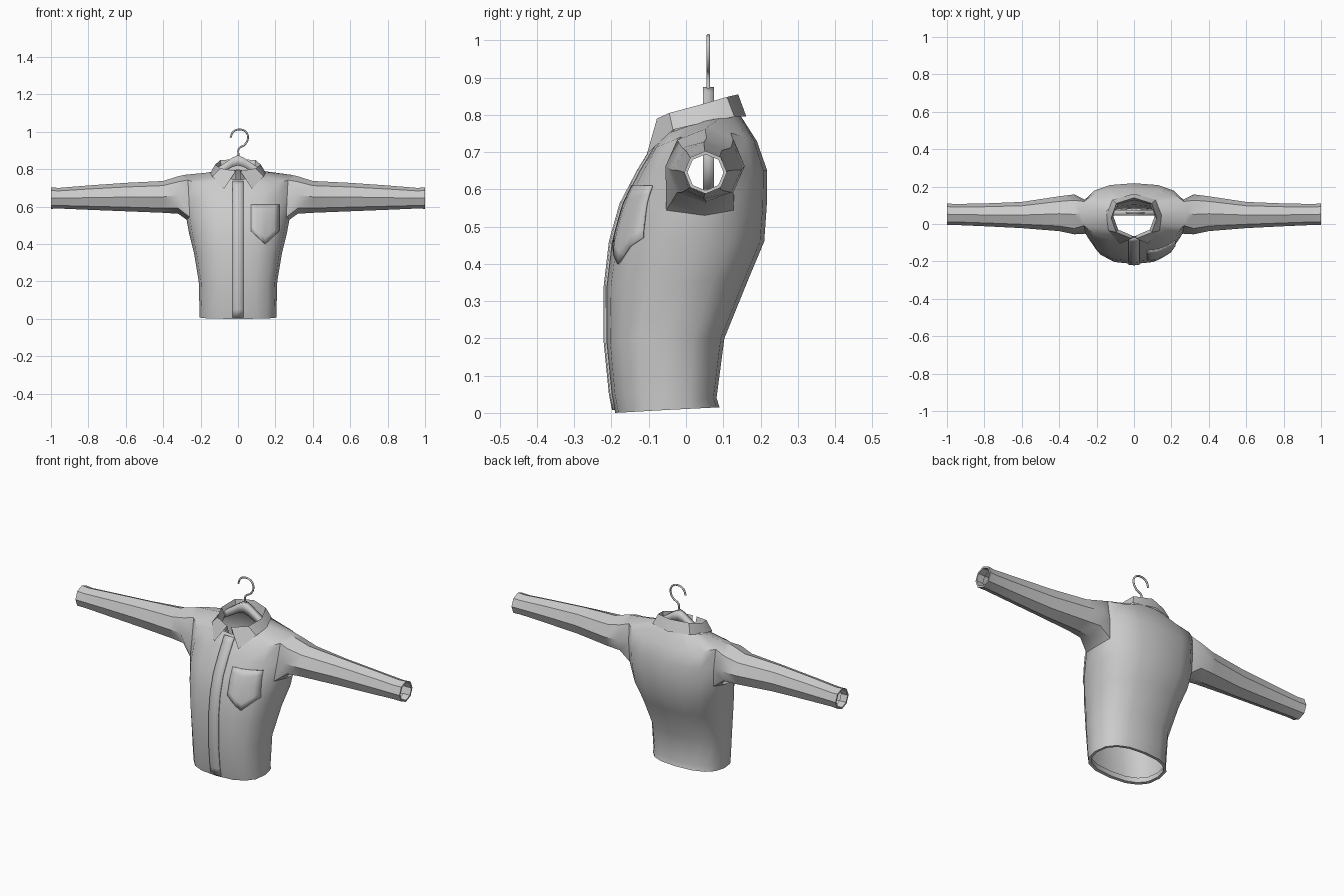
import bpy, bmesh, math
from mathutils import Vector
from mathutils.bvhtree import BVHTree

if "Cube" in bpy.data.objects:
    bpy.data.objects.remove(bpy.data.objects["Cube"])

SEG = 16


def finish(bm, name, thickness=0.0, offset=0.0, angle=40):
    bmesh.ops.recalc_face_normals(bm, faces=bm.faces)
    mesh = bpy.data.meshes.new(name)
    bm.to_mesh(mesh)
    bm.free()
    ob = bpy.data.objects.new(name, mesh)
    bpy.context.collection.objects.link(ob)
    if thickness:
        mod = ob.modifiers.new("thickness", 'SOLIDIFY')
        mod.thickness, mod.offset = thickness, offset
    bpy.ops.object.select_all(action='DESELECT')
    ob.select_set(True)
    bpy.context.view_layer.objects.active = ob
    bpy.ops.object.shade_smooth_by_angle(angle=math.radians(angle))
    return ob


def grid(bm, rows, closed=False):
    n = len(rows[0])
    for a, b in zip(rows, rows[1:]):
        for i in range(n if closed else n - 1):
            j = (i + 1) % n
            bm.faces.new((a[i], a[j], b[j], b[i]))


def bulge(v, p=0.8):
    return math.copysign(abs(v) ** p, v)


# Torso rings: half width, (y front, side, back), (z front, side, back)
RINGS = [
    (0.19, (-0.175, -0.05, 0.075), (0.03, 0.035, 0.04)),
    (0.19, (-0.175, -0.05, 0.075), (0.003, 0.01, 0.015)),
    (0.205, (-0.19, -0.05, 0.09), (0.0, 0.008, 0.015)),
    (0.206, (-0.20, -0.05, 0.082), (0.05, 0.05, 0.04)),
    (0.21, (-0.214, -0.05, 0.103), (0.19, 0.20, 0.20)),
    (0.235, (-0.214, -0.01, 0.168), (0.34, 0.35, 0.36)),
    (0.26, (-0.20, 0.03, 0.21), (0.46, 0.45, 0.46)),
    (0.275, (-0.172, 0.05, 0.217), (0.56, 0.53, 0.56)),
    (0.28, (-0.125, 0.055, 0.218), (0.65, 0.65, 0.65)),
    (0.285, (-0.088, 0.06, 0.19), (0.71, 0.77, 0.73)),
    (0.13, (-0.065, 0.05, 0.145), (0.745, 0.785, 0.80)),
]
ARM = 7   # first of the three rings around the armhole

# Sleeve sections: x, y front, y back, z bottom, z top
SLEEVE = [
    (0.32, -0.055, 0.158, 0.562, 0.762),
    (0.40, -0.038, 0.148, 0.567, 0.737),
    (0.60, -0.022, 0.118, 0.575, 0.727),
    (0.80, -0.012, 0.11, 0.583, 0.713),
    (0.96, -0.005, 0.107, 0.59, 0.70),
    (1.00, -0.005, 0.11, 0.588, 0.703),
    (1.00, 0.004, 0.101, 0.597, 0.694),
    (0.96, 0.004, 0.101, 0.597, 0.694),
]

# Torso with armholes
bm = bmesh.new()
rings = []
for w, ys, zs in RINGS:
    ring = []
    for k in range(SEG):
        a = 2 * math.pi * k / SEG
        s = bulge(round(math.sin(a), 6))
        end = 2 if s > 0 else 0
        ring.append(bm.verts.new((w * bulge(round(math.cos(a), 6)),
                                  ys[1] + (ys[end] - ys[1]) * abs(s),
                                  zs[1] + (zs[end] - zs[1]) * abs(s))))
    rings.append(ring)
for r in range(len(rings) - 1):
    for k in range(SEG):
        if r in (ARM, ARM + 1) and k in (15, 0, 7, 8):
            continue
        j = (k + 1) % SEG
        bm.faces.new((rings[r][k], rings[r][j], rings[r + 1][j], rings[r + 1][k]))

# Sleeves grown out of the armholes
lo, mid, hi = rings[ARM:ARM + 3]
for base, side in ((0, 1), (8, -1)):
    f, b = (base - side) % SEG, (base + side) % SEG
    # keep the side vertex on the rim only at armpit and shoulder
    rows = [[hi[base], hi[b], mid[b], lo[b], lo[base], lo[f], mid[f], hi[f]]]
    for x, y0, y1, z0, z1 in SLEEVE:
        row = []
        for i in range(8):
            a = math.pi * i / 4
            row.append(bm.verts.new((side * x,
                                     (y0 + y1) / 2 + (y1 - y0) / 2 * math.sin(a),
                                     (z0 + z1) / 2 + (z1 - z0) / 2 * math.cos(a))))
        rows.append(row)
    grid(bm, rows, closed=True)
loose = [v for v in bm.verts if not v.link_faces]
bmesh.ops.delete(bm, geom=loose, context='VERTS')
bmesh.ops.recalc_face_normals(bm, faces=bm.faces)
surface = BVHTree.FromBMesh(bm)
finish(bm, "shirt_body")


# Panels draped on the front of the torso
def drape(x, z, lift=0.004):
    hit = surface.ray_cast(Vector((x, -1, z)), Vector((0, 1, 0)))[0]
    return Vector((x, hit.y - lift if hit else -0.07, z))


def panel(name, us, vs, place):
    bm = bmesh.new()
    grid(bm, [[bm.verts.new(drape(*place(u, v))) for u in us] for v in vs])
    return finish(bm, name, 0.006)


panel("button_placket", (-0.03, 0, 0.03),
      (0.008, 0.05, 0.19, 0.34, 0.46, 0.56, 0.65, 0.71, 0.735),
      lambda u, v: (u, v))
panel("chest_pocket", [i / 6 for i in range(7)], [i / 6 for i in range(7)],
      lambda u, v: (0.07 + 0.15 * u,
                    0.61 - v * (0.14 + 0.07 * (1 - abs(2 * u - 1)))))

# Folded collar: flap edge, fold line and stand, mirrored across x
FLAP = [(0.075, -0.105, 0.695), (0.137, -0.035, 0.76), (0.148, 0.05, 0.78),
        (0.115, 0.13, 0.795), (0, 0.162, 0.795)]
FOLD = [(0.012, -0.078, 0.79), (0.095, -0.045, 0.805), (0.122, 0.03, 0.825),
        (0.095, 0.11, 0.848), (0, 0.14, 0.855)]
STAND = [(0.01, -0.062, 0.74), (0.085, -0.03, 0.75), (0.11, 0.04, 0.775),
         (0.085, 0.105, 0.79), (0, 0.128, 0.795)]
bm = bmesh.new()
rows = []
for half in (FLAP, FOLD, STAND):
    full = half + [(-x, y, z) for x, y, z in half[-2::-1]]
    rows.append([bm.verts.new(p) for p in full])
grid(bm, rows)
finish(bm, "collar", angle=35)

# Hanger frame: outer and inner outline, mirrored, with thickness
OUTER = [(0, 0.875), (0.03, 0.862), (0.12, 0.80), (0.22, 0.73), (0.235, 0.68),
         (0.21, 0.60), (0, 0.60)]
INNER = [(0, 0.82), (0.03, 0.812), (0.11, 0.765), (0.195, 0.705), (0.205, 0.67),
         (0.19, 0.625), (0, 0.625)]
bm = bmesh.new()
rows = []
for half in (OUTER, INNER):
    full = half + [(-x, z) for x, z in half[-2:0:-1]]
    rows.append([bm.verts.new((x, 0.06, z)) for x, z in full])
grid(bm, rows, closed=True)
finish(bm, "hanger_frame", 0.03)

# Hanger hook
HOOK = [(0.005, 0.86), (0.005, 0.91), (0.035, 0.93), (0.053, 0.965), (0.043, 0.998),
        (0.01, 1.012), (-0.025, 1.0), (-0.04, 0.968)]
curve = bpy.data.curves.new("hanger_hook", 'CURVE')
curve.dimensions = '3D'
curve.bevel_depth = 0.005
curve.bevel_resolution = 2
curve.resolution_u = 6
curve.use_fill_caps = True
spline = curve.splines.new('BEZIER')
spline.bezier_points.add(len(HOOK) - 1)
for p, (x, z) in zip(spline.bezier_points, HOOK):
    p.co = (x, 0.06, z)
    p.handle_left_type = p.handle_right_type = 'AUTO'
bpy.context.collection.objects.link(bpy.data.objects.new("hanger_hook", curve))
